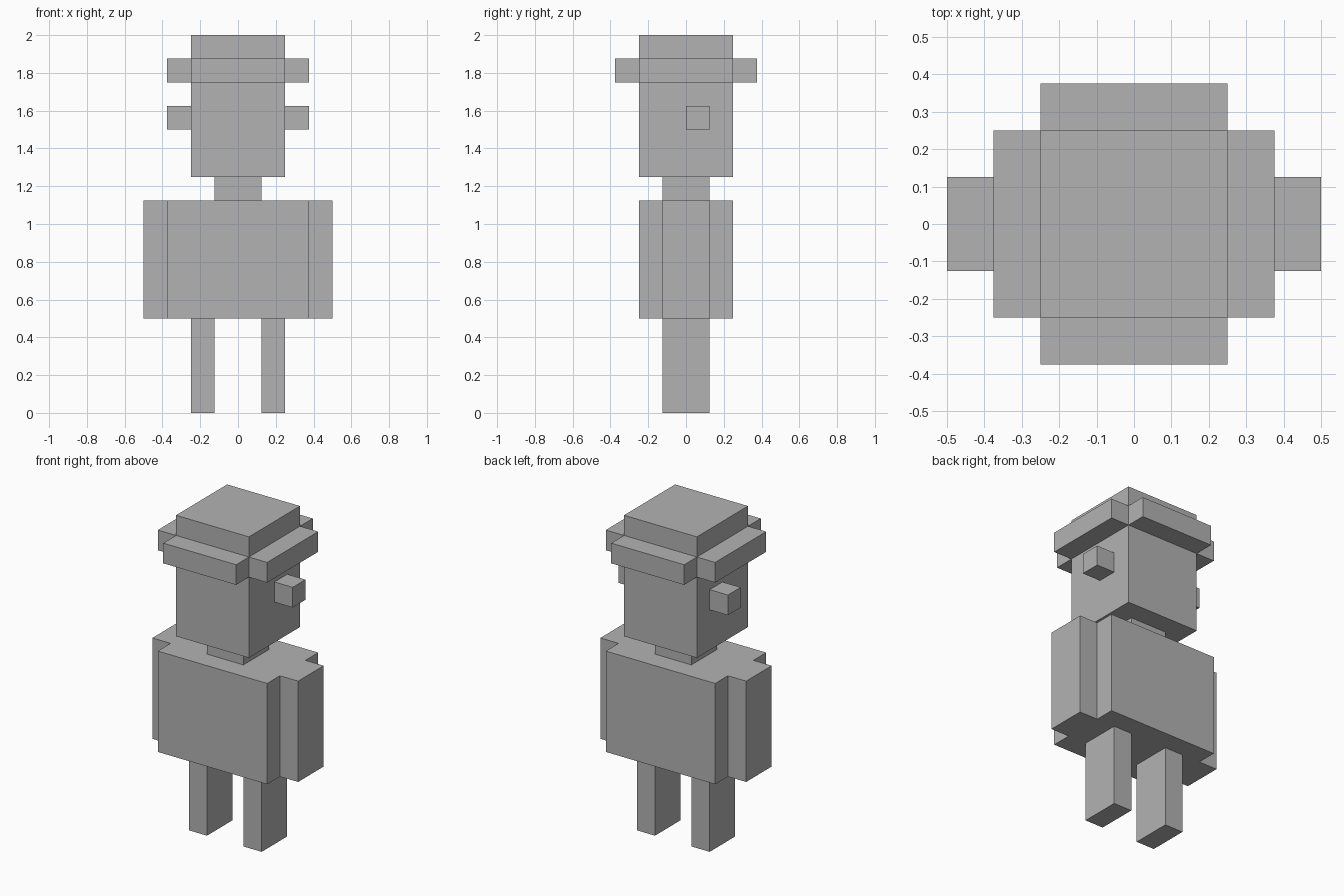
import bpy

default = bpy.data.objects.get("Cube")
if default:
    bpy.data.objects.remove(default, do_unlink=True)

# Single flat colour
grey = bpy.data.materials.new("plain grey")
grey.use_nodes = True
colour = (0.45, 0.45, 0.45, 1)
grey.diffuse_color = colour
grey.node_tree.nodes["Principled BSDF"].inputs["Base Color"].default_value = colour

U = 1 / 8  # block unit


def box(name, x, y, z):
    """Add a box spanning the given (low, high) ranges in block units."""
    spans = (x, y, z)
    bpy.ops.mesh.primitive_cube_add(size=1)
    ob = bpy.context.object
    ob.name = ob.data.name = name
    centre = [(a + b) / 2 * U for a, b in spans]
    size = [(b - a) * U for a, b in spans]
    for v in ob.data.vertices:
        v.co = [c + s * k for c, s, k in zip(centre, size, v.co)]
    ob.data.materials.append(grey)
    return ob


def pair(name, x, y, z):
    """Add a box on the left and its mirror image on the right."""
    box("left_" + name, x, y, z)
    box("right_" + name, (-x[1], -x[0]), y, z)


# Body
box("torso", (-3, 3), (-2, 2), (4, 9))
pair("arm", (3, 4), (-1, 1), (4, 9))
pair("leg", (1, 2), (-1, 1), (0, 4))

# Head
box("neck", (-1, 1), (-1, 1), (9, 10))
box("head", (-2, 2), (-2, 2), (10, 16))
pair("ear", (2, 3), (0, 1), (12, 13))

# Hat brim, open at the corners
pair("brim", (2, 3), (-2, 2), (14, 15))
box("front_brim", (-2, 2), (-3, -2), (14, 15))
box("back_brim", (-2, 2), (2, 3), (14, 15))
